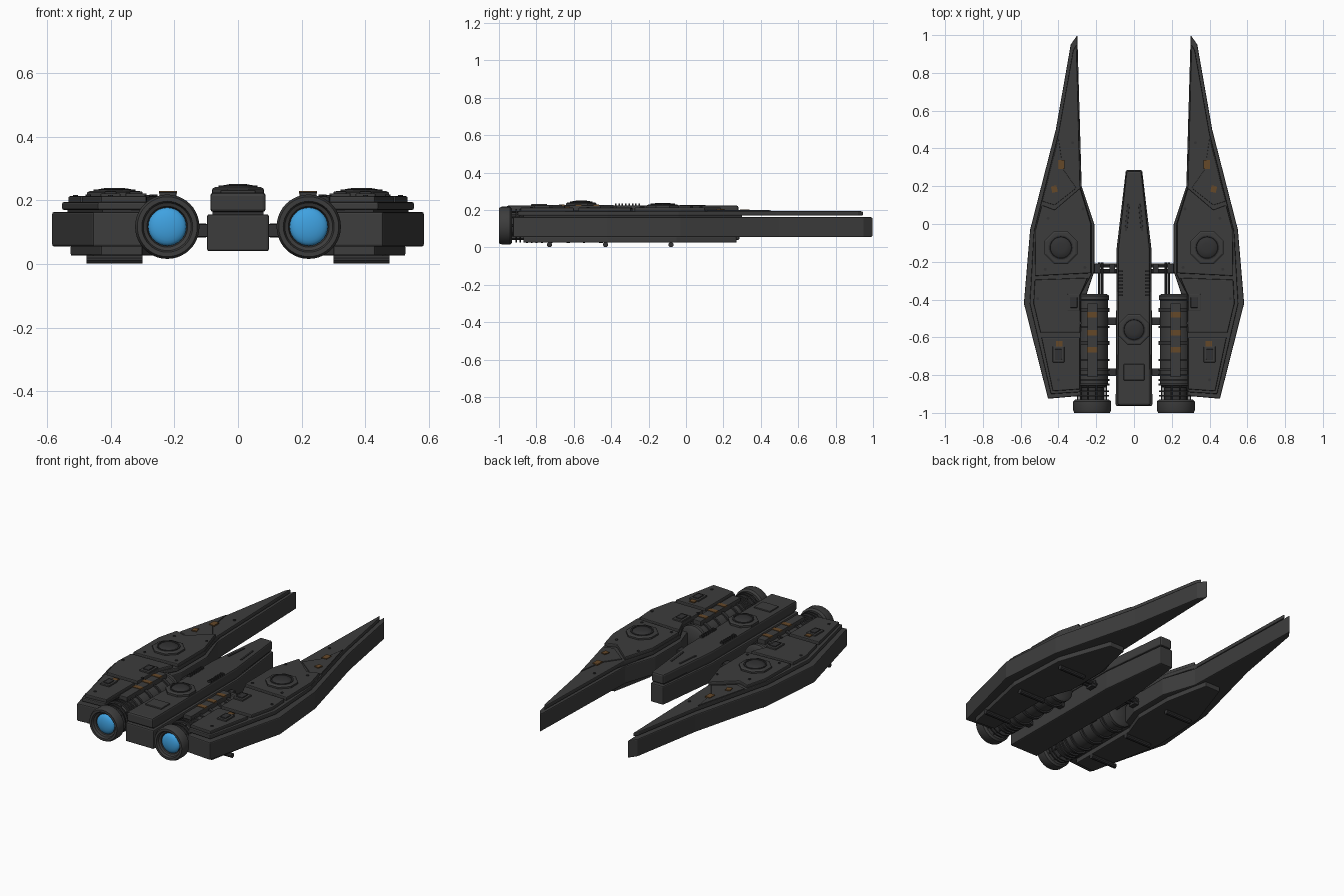
import bpy, bmesh, math
from mathutils import Vector, Matrix


def mat(name, r, g, b):
    m = bpy.data.materials.new(name)
    m.diffuse_color = (r, g, b, 1)
    return m


GREY = mat("hull_grey", 0.046, 0.046, 0.046)
DARK = mat("dark_metal", 0.032, 0.032, 0.033)
RUST = mat("rust_brown", 0.13, 0.065, 0.022)
BLUE = mat("engine_blue", 0.05, 0.36, 0.75)


def finish(name, bm, material, bevel=0.0, mirror=True, smooth=False):
    bmesh.ops.recalc_face_normals(bm, faces=bm.faces[:])
    me = bpy.data.meshes.new(name)
    bm.to_mesh(me)
    bm.free()
    ob = bpy.data.objects.new(name, me)
    bpy.context.collection.objects.link(ob)
    me.materials.append(material)
    if smooth:
        bpy.ops.object.select_all(action='DESELECT')
        ob.select_set(True)
        bpy.context.view_layer.objects.active = ob
        bpy.ops.object.shade_smooth_by_angle(angle=math.radians(35))
    if bevel:
        b = ob.modifiers.new("bevel", 'BEVEL')
        b.width, b.segments, b.limit_method = bevel, 2, 'ANGLE'
    if mirror:
        ob.modifiers.new("mirror", 'MIRROR')
    return ob


def prism(name, pts, z0, z1, material=GREY, bevel=0.005, mirror=True):
    """Outline in plan, extruded from z0 to z1."""
    bm = bmesh.new()
    f = bm.faces.new([bm.verts.new((x, y, z0)) for x, y in pts])
    r = bmesh.ops.extrude_face_region(bm, geom=[f])
    bmesh.ops.translate(bm, vec=(0, 0, z1 - z0),
                        verts=[v for v in r['geom'] if isinstance(v, bmesh.types.BMVert)])
    return finish(name, bm, material, bevel, mirror)


def box(name, c, s, material=GREY, bevel=0.003, mirror=True, rot=0):
    bm = bmesh.new()
    bmesh.ops.create_cube(bm, size=1, matrix=Matrix.Translation(c)
                          @ Matrix.Rotation(rot, 4, 'Z') @ Matrix.Diagonal((*s, 1)))
    return finish(name, bm, material, bevel, mirror)


def lathe(name, prof, c, axis='Y', n=32, material=GREY, mirror=True, smooth=True, turn=0):
    """Profile of (radius, distance) turned about the Y or Z axis through c."""
    bm = bmesh.new()
    rings = []
    for r, d in prof:
        ring = []
        for i in range(n if r else 1):
            a = 2 * math.pi * i / n + turn
            u, w = r * math.cos(a), r * math.sin(a)
            ring.append(bm.verts.new(Vector(c) + Vector((u, d, w) if axis == 'Y' else (u, w, d))))
        rings.append(ring)
    for a, b in zip(rings, rings[1:]):
        for i in range(n):
            q = [a[i % len(a)], a[(i + 1) % len(a)], b[(i + 1) % len(b)], b[i % len(b)]]
            q = list(dict.fromkeys(q))
            if len(q) > 2:
                bm.faces.new(q)
    return finish(name, bm, material, 0, mirror, smooth)


def rod(name, a, b, r, material=DARK, n=10, mirror=True):
    a, b = Vector(a), Vector(b)
    bm = bmesh.new()
    m = Matrix.Translation((a + b) / 2) @ (b - a).to_track_quat('Z', 'Y').to_matrix().to_4x4()
    bmesh.ops.create_cone(bm, cap_ends=True, segments=n, radius1=r, radius2=r,
                          depth=(b - a).length, matrix=m)
    return finish(name, bm, material, 0, mirror, True)


# Side hulls
prism("side_hull", [(0.30, 1.0), (0.335, 0.95), (0.414, 0.50), (0.55, -0.03), (0.583, -0.42),
                    (0.455, -0.925), (0.28, -0.91), (0.25, -0.37), (0.21, -0.25), (0.21, 0.0),
                    (0.277, 0.20)], 0.055, 0.163, bevel=0.006)
prism("hull_spacer", [(0.31, 0.30), (0.40, 0.30), (0.51, -0.04), (0.535, -0.42), (0.425, -0.87),
                      (0.30, -0.87), (0.30, -0.37), (0.24, -0.26), (0.24, 0.0)],
      0.15, 0.18, DARK, 0)
prism("hull_top_plate", [(0.304, 0.95), (0.322, 0.92), (0.40, 0.48), (0.53, -0.04), (0.552, -0.42),
                         (0.44, -0.90), (0.285, -0.89), (0.28, -0.37), (0.225, -0.265),
                         (0.225, 0.0), (0.285, 0.20)], 0.17, 0.194)
prism("nose_side_panel", [(0.40, 0.455), (0.375, 0.29), (0.305, 0.19), (0.42, 0.10),
                          (0.485, 0.12)], 0.19, 0.2, bevel=0.003)
prism("turret_deck_plate", [(0.285, 0.19), (0.228, 0.0), (0.228, -0.26), (0.525, -0.275),
                            (0.522, -0.03), (0.488, 0.10), (0.42, 0.075)], 0.19, 0.214)
prism("mid_deck_plate", [(0.245, -0.285), (0.525, -0.295), (0.532, -0.42), (0.495, -0.575),
                         (0.285, -0.575), (0.282, -0.37)], 0.19, 0.213)
prism("rear_deck_plate", [(0.287, -0.60), (0.49, -0.60), (0.43, -0.885), (0.287, -0.875)],
      0.19, 0.213)
prism("belly_plate", [(0.30, 0.27), (0.40, 0.27), (0.51, -0.05), (0.525, -0.42), (0.43, -0.87),
                      (0.30, -0.86), (0.30, -0.40), (0.245, -0.25), (0.245, 0.0)], 0.026, 0.058)
for y in (-0.08, -0.43, -0.73):
    rod("belly_rod", (0.30, y, 0.015), (0.475, y, 0.015), 0.014)

# Hull and centre turrets: octagonal base, raised ring and low dome
for name, c, k, mir in (("hull_turret", (0.387, -0.125, 0.21), 1, True),
                        ("centre_turret", (0, -0.56, 0.222), 0.93, False)):
    lathe(name + "_base", [(0, 0), (0.094 * k, 0), (0.094 * k, 0.014), (0.084 * k, 0.019),
                           (0, 0.019)], c, 'Z', 8, GREY, mir, False, math.pi / 8)
    lathe(name + "_dome", [(0.066 * k, 0.015), (0.066 * k, 0.024), (0.058 * k, 0.024),
                           (0.056 * k, 0.02), (0.05 * k, 0.025), (0.025 * k, 0.029),
                           (0, 0.029)], c, 'Z', 24, DARK, mir)

# Hatches, rust patches and rivets on the deck
for x, y, w, h in ((0.32, -0.415, 0.066, 0.088), (0.40, -0.69, 0.062, 0.085)):
    box("hatch_frame", (x, y, 0.215), (w, h, 0.014))
    box("hatch_lid", (x, y, 0.222), (w * 0.6, h * 0.65, 0.012), DARK)
for x, y, z, w, h, a in ((0.385, 0.315, 0.2, 0.035, 0.05, 0), (0.422, 0.185, 0.202, 0.03, 0.035, -0.25),
                         (0.395, -0.635, 0.215, 0.034, 0.03, 0)):
    box("rust_patch", (x, y, z), (w, h, 0.008), RUST, 0, True, a)
for x, y, z in ((0.325, 0.43, 0.195), (0.51, -0.395, 0.213), (0.285, -0.525, 0.213), (0.455, 0.03, 0.214),
                (0.40, -0.825, 0.213), (0.27, 0.08, 0.214), (0.47, -0.24, 0.214), (0.26, -0.23, 0.214)):
    rod("rivet", (x, y, z - 0.004), (x, y, z + 0.004), 0.008, DARK, 8)

# Centre fuselage
prism("fuselage_lower", [(0.043, 0.285), (0.092, -0.13), (0.097, -0.963),
                         (-0.097, -0.963), (-0.092, -0.13), (-0.043, 0.285)],
      0.04, 0.156, GREY, 0.007, False)
prism("fuselage_core", [(0.032, 0.26), (0.078, -0.13), (0.08, -0.94),
                        (-0.08, -0.94), (-0.078, -0.13), (-0.032, 0.26)],
      0.15, 0.17, DARK, 0, False)
prism("fuselage_upper", [(0.04, 0.28), (0.084, -0.13), (0.087, -0.96),
                         (-0.087, -0.96), (-0.084, -0.13), (-0.04, 0.28)],
      0.163, 0.224, GREY, 0.01, False)
box("fuselage_rear_hatch", (0, -0.785, 0.224), (0.11, 0.085, 0.016), mirror=False)
box("fuselage_side_strip", (0.036, 0.035, 0.221), (0.012, 0.14, 0.014), DARK, 0.002, True, 0.1)
for i in range(8):
    box("fuselage_louvre", (0.07, -0.25 - i * 0.018, 0.224), (0.022, 0.008, 0.02), DARK, 0)

# Struts between fuselage and hulls
for y in (-0.22, -0.25):
    rod("front_strut", (0.06, y, 0.105), (0.24, y, 0.105), 0.012)
box("front_strut_clamp", (0.115, -0.235, 0.105), (0.03, 0.05, 0.045), DARK)
box("front_strut_socket", (0.195, -0.235, 0.105), (0.03, 0.05, 0.045), DARK)
for y in (-0.515, -0.785):
    box("engine_strut", (0.12, y, 0.105), (0.10, 0.04, 0.04), DARK)
for x in (0.168, 0.184):
    rod("fuel_pipe", (x, -0.205, 0.12), (x, -0.40, 0.12), 0.007)

# Engines
E = (0.222, 0, 0.117)
lathe("engine_body", [(0, -0.37), (0.075, -0.37), (0.09, -0.38), (0.09, -0.40), (0.084, -0.405),
                      (0.084, -0.85), (0.07, -0.865), (0, -0.865)], E)
for y, w in ((-0.455, 0.02), (-0.545, 0.012), (-0.63, 0.02), (-0.72, 0.012), (-0.77, 0.012),
             (-0.80, 0.01), (-0.825, 0.01), (-0.85, 0.01)):
    lathe("engine_band", [(0.08, y - w / 2), (0.093, y - w / 2), (0.093, y + w / 2),
                          (0.08, y + w / 2)], E, material=DARK)
lathe("engine_neck", [(0.058, -0.85), (0.058, -0.94)], E, material=DARK)
for y in (-0.885, -0.908):
    lathe("neck_fin", [(0.05, y - 0.004), (0.09, y - 0.004), (0.09, y + 0.004),
                       (0.05, y + 0.004)], E, material=DARK)
for i in range(10):
    a = math.tau * i / 10
    x, z = E[0] + 0.076 * math.cos(a), E[2] + 0.076 * math.sin(a)
    rod("neck_rod", (x, -0.85, z), (x, -0.94, z), 0.005, DARK, 6)
lathe("nozzle", [(0, -0.93), (0.09, -0.93), (0.101, -0.94), (0.101, -0.985), (0.094, -1.0),
                 (0.08, -1.0), (0.075, -0.985), (0.064, -0.98), (0.06, -0.965), (0, -0.965)], E, n=40)
lathe("engine_glow", [(0.06 * math.cos(t * math.pi / 12), -0.972 - 0.022 * math.sin(t * math.pi / 12))
                      for t in range(6)] + [(0, -0.994)], E, material=BLUE)
box("engine_rail", (0.22, -0.615, 0.208), (0.054, 0.39, 0.036))
for y in (-0.48, -0.575, -0.665):
    box("rail_rust_patch", (0.22, y, 0.225), (0.056, 0.03, 0.008), RUST, 0)
